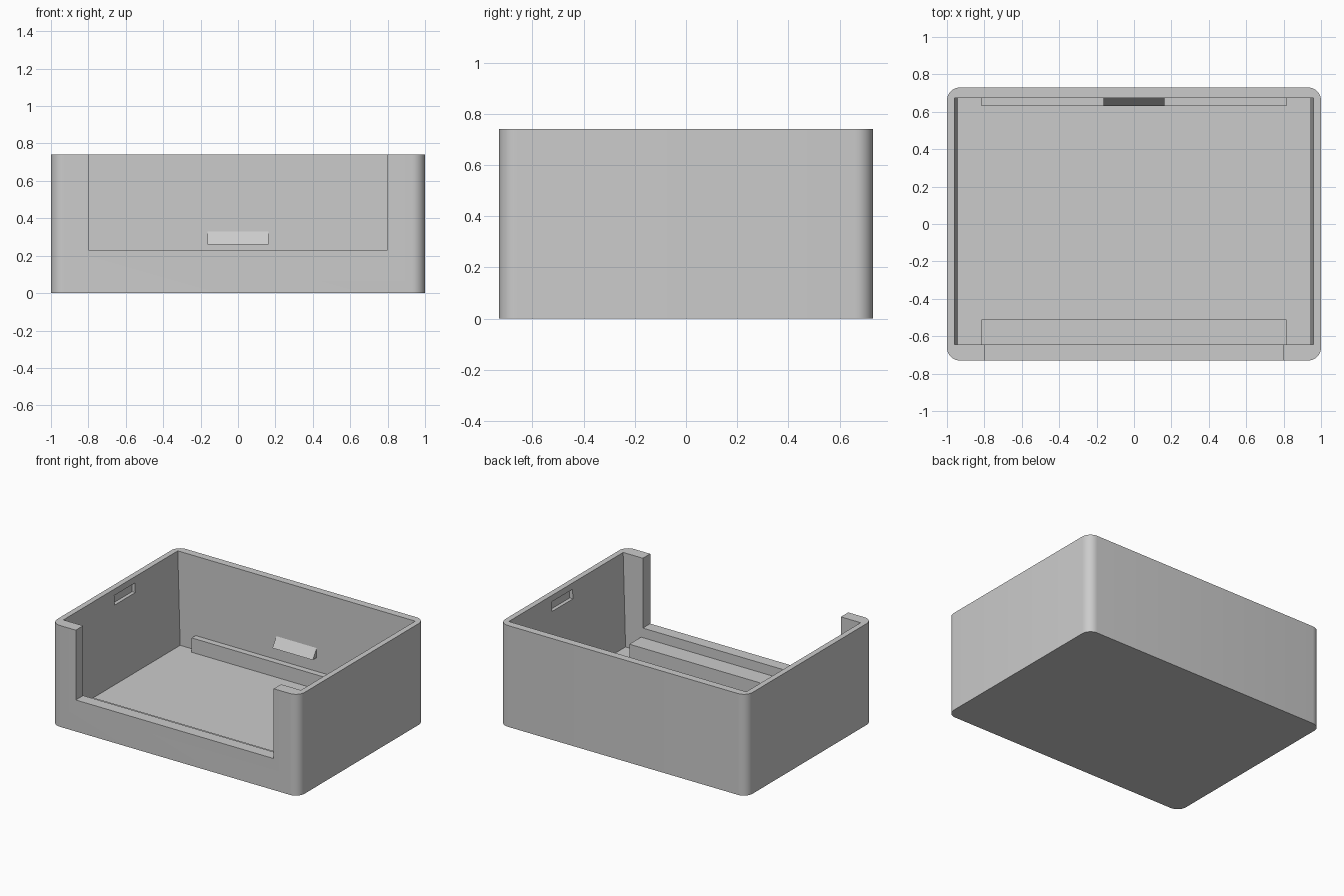
import bpy
import bmesh
from math import radians

old = bpy.data.objects.get("Cube")
if old:
    bpy.data.objects.remove(old, do_unlink=True)

grey = bpy.data.materials.new("light grey plastic")
grey.use_nodes = True
colour = (0.6, 0.6, 0.6, 1)
grey.diffuse_color = colour
grey.node_tree.nodes["Principled BSDF"].inputs["Base Color"].default_value = colour


def block(name, low, high, shape=None):
    """Box between two corners; shape(bm) may edit it before it is stored."""
    bm = bmesh.new()
    bmesh.ops.create_cube(bm, size=1)
    for v in bm.verts:
        v.co = [h if c > 0 else l for c, l, h in zip(v.co, low, high)]
    if shape:
        shape(bm)
    mesh = bpy.data.meshes.new(name)
    bm.to_mesh(mesh)
    bm.free()
    mesh.materials.append(grey)
    obj = bpy.data.objects.new(name, mesh)
    bpy.context.collection.objects.link(obj)
    return obj


def cut(target, cutter):
    """Subtract the cutter, then remove it."""
    cutter.hide_render = True
    mod = target.modifiers.new("cut", "BOOLEAN")
    mod.operation = "DIFFERENCE"
    mod.solver = "EXACT"
    mod.object = cutter
    bpy.context.view_layer.objects.active = target
    bpy.ops.object.modifier_apply(modifier=mod.name)
    bpy.data.objects.remove(cutter, do_unlink=True)


def round_corners(bm):
    upright = [e for e in bm.edges
               if abs(e.verts[0].co.z - e.verts[1].co.z) > 0.1]
    bmesh.ops.bevel(bm, geom=upright, offset=0.07, segments=8,
                    profile=0.5, affect="EDGES")


def widen_top(bm):
    for v in bm.verts:
        if v.co.z > 0.5:
            v.co.x *= 0.96 / 0.94


def slope_catch(bm):
    for v in bm.verts:
        if v.co.z > 0.3 and v.co.y < 0.65:
            v.co.y = 0.675


# Rounded outer shell, hollowed with slightly flared side walls
case = block("case_shell", (-1, -0.73, 0), (1, 0.73, 0.74), round_corners)
cut(case, block("cavity", (-0.94, -0.645, 0.055), (0.94, 0.675, 0.76), widen_top))

# Wide opening in the front wall
cut(case, block("front_opening", (-0.8, -0.8, 0.23), (0.8, -0.6, 0.8)))

# Shallow catch pockets inside both side walls
for side in (-1, 1):
    xs = sorted((side * 0.9, side * 0.982))
    cut(case, block("pocket", (xs[0], -0.06, 0.625), (xs[1], 0.18, 0.695)))

bpy.ops.object.select_all(action="DESELECT")
case.select_set(True)
bpy.context.view_layer.objects.active = case
bpy.ops.object.shade_smooth_by_angle(angle=radians(30))

# Support ledges on the floor along the front and back walls
block("front_ledge", (-0.815, -0.655, 0.045), (0.815, -0.51, 0.16))
block("back_ledge", (-0.815, 0.63, 0.045), (0.815, 0.685, 0.16))

# Sloped catch on the back wall
block("back_catch", (-0.163, 0.63, 0.26), (0.163, 0.685, 0.33), slope_catch)
